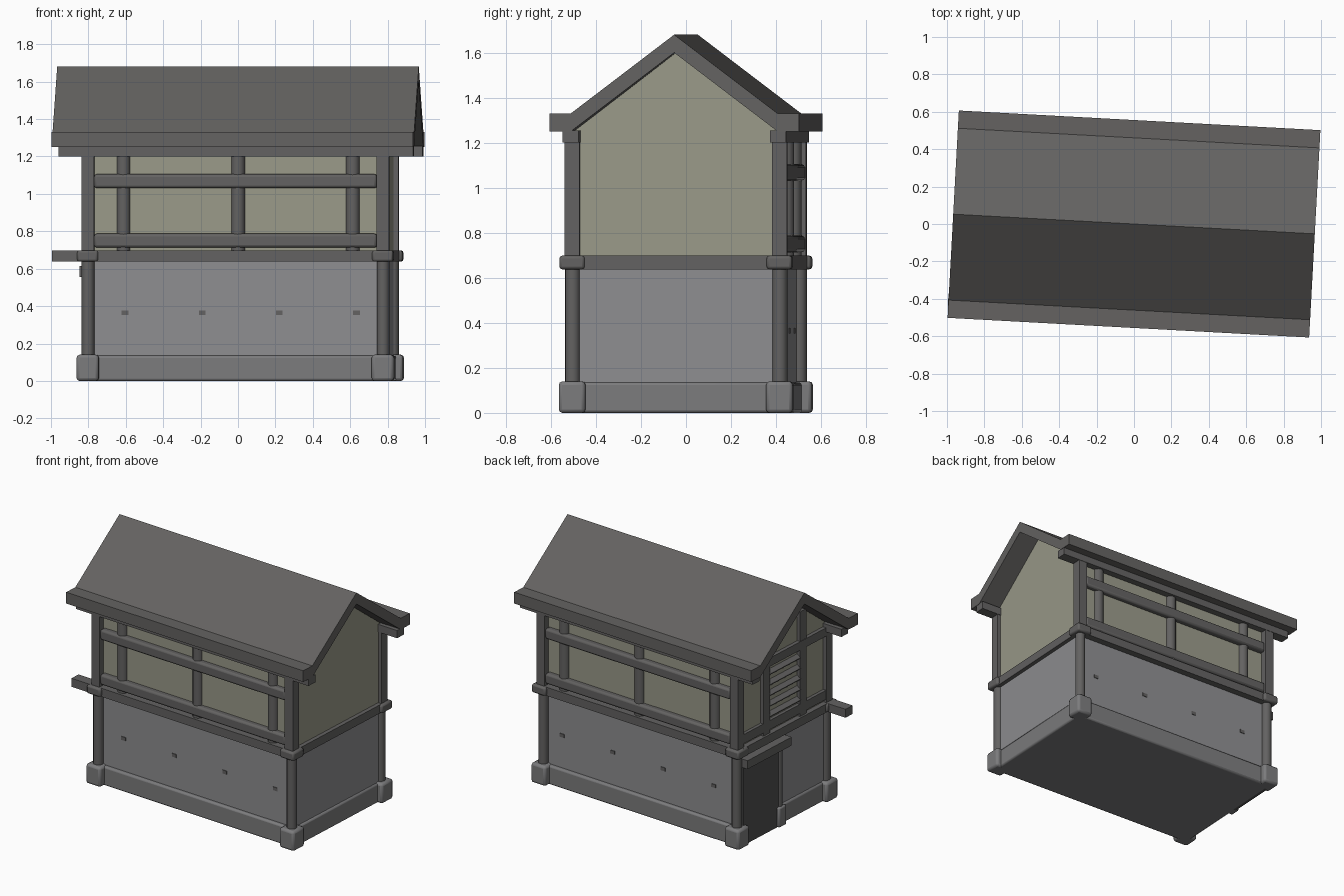
import bpy, bmesh, math
from mathutils import Matrix

if "Cube" in bpy.data.objects:
    bpy.data.objects.remove(bpy.data.objects["Cube"])

TURN = Matrix.Rotation(math.radians(-3.11), 4, 'Z')  # whole hut sits slightly turned
CX = 0.012                                            # frame centre along its length


def material(name, col):
    m = bpy.data.materials.new(name)
    m.diffuse_color = (*col, 1)
    m.use_nodes = True
    m.node_tree.nodes["Principled BSDF"].inputs["Base Color"].default_value = m.diffuse_color
    return m


WOOD = material("dark timber", (0.125, 0.122, 0.12))
ROOF = material("roof grey", (0.128, 0.124, 0.12))
WALL = material("wall grey", (0.27, 0.27, 0.28))
PANE = material("pale pane", (0.32, 0.32, 0.25))
STONE = material("footing grey", (0.2, 0.2, 0.205))
DOOR = material("door charcoal", (0.08, 0.08, 0.08))


def finish(name, bm, mat, bevel=0.0, smooth=False):
    bmesh.ops.recalc_face_normals(bm, faces=bm.faces)
    me = bpy.data.meshes.new(name)
    bm.to_mesh(me)
    bm.free()
    me.transform(TURN)
    me.materials.append(mat)
    ob = bpy.data.objects.new(name, me)
    bpy.context.collection.objects.link(ob)
    if bevel:
        mod = ob.modifiers.new("bevel", 'BEVEL')
        mod.width, mod.segments = bevel, 2
    if smooth:
        bpy.context.view_layer.objects.active = ob
        ob.select_set(True)
        bpy.ops.object.shade_smooth_by_angle(angle=math.radians(40))
        ob.select_set(False)
    return ob


def box(name, x, y, z, mat, bevel=0.0, tilt=0.0):
    """Box from (min, max) ranges, optionally tilted about the y axis."""
    bm = bmesh.new()
    size = [r[1] - r[0] for r in (x, y, z)]
    mid = [(r[0] + r[1]) / 2 for r in (x, y, z)]
    bmesh.ops.create_cube(bm, size=1, matrix=Matrix.Translation(mid)
                          @ Matrix.Rotation(tilt, 4, 'Y') @ Matrix.Diagonal((*size, 1)))
    return finish(name, bm, mat, bevel, bevel > 0)


def rod(name, x, y, z0, z1, r, mat, sides=12):
    bm = bmesh.new()
    bmesh.ops.create_cone(bm, cap_ends=True, segments=sides, radius1=r, radius2=r, depth=z1 - z0,
                          matrix=Matrix.Translation((x, y, (z0 + z1) / 2)))
    return finish(name, bm, mat, smooth=True)


def prism(name, profile, x0, x1, mat):
    """Extrude a (y, z) profile along x."""
    bm = bmesh.new()
    f = bm.faces.new([bm.verts.new((x0, y, z)) for y, z in profile])
    ext = bmesh.ops.extrude_face_region(bm, geom=[f])
    bmesh.ops.translate(bm, vec=(x1 - x0, 0, 0),
                        verts=[v for v in ext["geom"] if isinstance(v, bmesh.types.BMVert)])
    return finish(name, bm, mat)


def around(c, h):
    return (c - h, c + h)


# Roof: folded slab with flat eaves
half_top = [(0.555, 1.25), (0.555, 1.33), (0.46, 1.33)]
half_under = [(0.46, 1.25)]
prism("roof", half_top + [(0, 1.68)] + [(-y, z) for y, z in reversed(half_top)]
      + [(-y, z) for y, z in half_under] + [(0, 1.60)] + half_under, -0.968, 0.968, ROOF)

# Upper pale panes with gables, lower wall, footing skirt
prism("upper_panes", [(0.45, 0.66), (0.45, 1.255), (0, 1.60), (-0.45, 1.255), (-0.45, 0.66)],
      -0.785, 0.81, PANE)
box("lower_wall", (-0.785, 0.81), (-0.45, 0.45), (0.1, 0.66), WALL)
box("footing_skirt", (-0.80, 0.825), (-0.475, 0.475), (0.0, 0.135), STONE, 0.012)

# Corner posts, footings and collars
for sx, ex in ((-1, "left"), (1, "right")):
    for sy, ey in ((-1, "front"), (1, "back")):
        x, y, tag = CX + sx * 0.79, sy * 0.461, f"{ey}_{ex}"
        rod(f"lower_post_{tag}", x, y, 0.12, 0.66, 0.034, WOOD)
        box(f"upper_post_{tag}", around(x, 0.033), around(y, 0.033), (0.68, 1.22), WOOD)
        box(f"footing_{tag}", around(x, 0.059), around(y, 0.059), (0, 0.14), STONE, 0.016)
        box(f"collar_{tag}", around(x, 0.056), around(y, 0.056), (0.638, 0.698), WOOD, 0.012)

# Long sides: ring beam, eave beam, rails, mullions and bolts
for s, side in ((-1, "front"), (1, "back")):
    y = s * 0.461
    box(f"ring_beam_{side}", (-0.97 if s < 0 else -0.82, 0.845), around(y, 0.037), (0.638, 0.698), WOOD)
    box(f"eave_beam_{side}", (-0.935, 0.965), around(y, 0.036), (1.2, 1.255), WOOD)
    for z, n in ((0.75, "low"), (1.068, "high")):
        box(f"rail_{n}_{side}", (-0.745, 0.77), around(y, 0.028), around(z, 0.037), WOOD, 0.014)
    for i in (-1, 0, 1):
        rod(f"mullion_{side}_{i + 2}", 0.025 + i * 0.614, s * 0.445, 0.69, 1.21, 0.037, WOOD)
    for i in range(4):
        box(f"bolt_{side}_{i + 1}", around(-0.58 + 0.413 * i, 0.018), around(s * 0.45, 0.004),
            around(0.365, 0.012), WOOD)

# Right end ring beam
box("ring_beam_right", around(CX + 0.79, 0.037), (-0.46, 0.46), (0.638, 0.698), WOOD)

# Left end: ring beam, tie beam, rail, mullions and louvred vent
XL = CX - 0.79
box("ring_beam_left", around(XL, 0.045), (-0.46, 0.46), (0.638, 0.698), WOOD)
box("tie_beam_left", around(XL, 0.033), (-0.46, 0.46), (1.17, 1.23), WOOD)
box("rail_left", around(XL, 0.03), (-0.43, 0.43), (0.72, 0.785), WOOD)
for y in (-0.19, 0.19):
    box(f"mullion_left_{'front' if y < 0 else 'back'}", around(XL, 0.03), around(y, 0.034), (0.69, 1.44), WOOD)
for i in range(5):
    box(f"louvre_{i + 1}", around(XL - 0.005, 0.032), (-0.16, 0.16), around(0.83 + i * 0.075, 0.007),
        WOOD, tilt=math.radians(-35))

# Left end doorway: door, jamb with footing, lintel
box("door", (XL - 0.03, XL), (0.06, 0.43), (0.0, 0.57), DOOR)
rod("door_jamb", XL - 0.012, 0.045, 0.1, 0.58, 0.028, WOOD)
box("jamb_footing", around(XL - 0.012, 0.038), around(0.045, 0.038), (0, 0.14), STONE, 0.01)
box("door_lintel", (XL - 0.07, XL), (-0.02, 0.44), (0.555, 0.615), WOOD)
